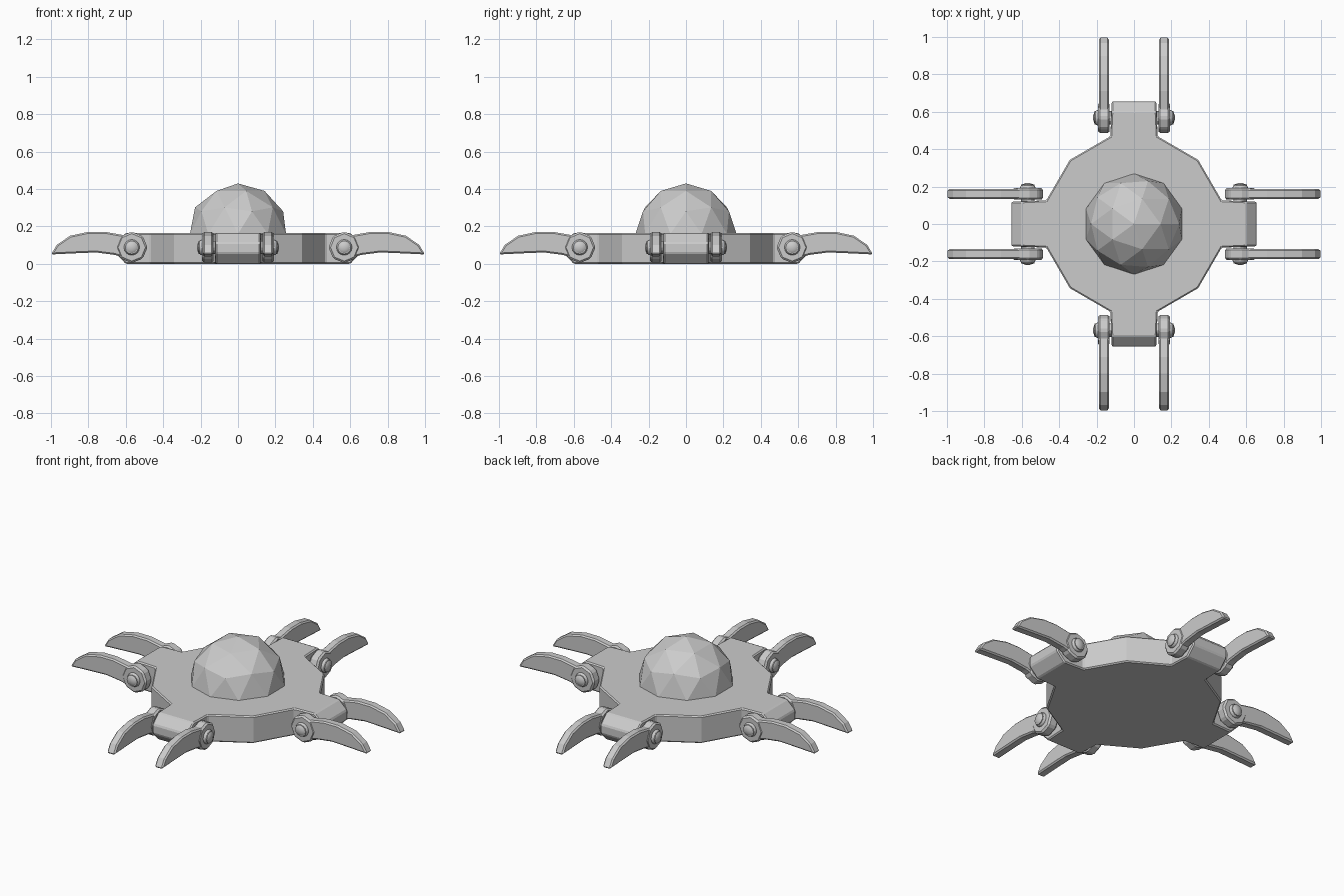
import bpy, bmesh, math
from mathutils import Matrix, Vector

if "Cube" in bpy.data.objects:
    bpy.data.objects.remove(bpy.data.objects["Cube"])


def add_object(name, bm, matrix=Matrix(), bevel=0.0):
    bmesh.ops.recalc_face_normals(bm, faces=bm.faces)
    mesh = bpy.data.meshes.new(name)
    bm.to_mesh(mesh)
    bm.free()
    obj = bpy.data.objects.new(name, mesh)
    bpy.context.collection.objects.link(obj)
    obj.matrix_world = matrix
    if bevel:
        mod = obj.modifiers.new("edge_bevel", 'BEVEL')
        mod.width = bevel
        mod.segments = 1
        mod.limit_method = 'ANGLE'
        mod.angle_limit = math.radians(40)
    return obj


def loft(rings):
    """Closed solid through rings with equal point counts."""
    bm = bmesh.new()
    loops = [[bm.verts.new(p) for p in ring] for ring in rings]
    n = len(loops[0])
    for a, b in zip(loops, loops[1:]):
        for i in range(n):
            j = (i + 1) % n
            bm.faces.new((a[i], a[j], b[j], b[i]))
    bm.faces.new(loops[0])
    bm.faces.new(loops[-1])
    return bm


def extrude_profile(profile, half):
    """Side profile in x/z given thickness along y."""
    return loft([[(x, y, z) for x, z in profile] for y in (-half, half)])


# Base plate: twelve-sided body with four chamfered mounting tabs
def plate_ring(z, reach):
    quarter = [(reach, -0.12), (reach, 0.12), (0.469, 0.126),
               (0.343, 0.343), (0.126, 0.469)]
    ring = []
    for k in range(4):
        rot = Matrix.Rotation(k * math.pi / 2, 3, 'Z')
        ring += [rot @ Vector((x, y, z)) for x, y in quarter]
    return ring


levels = [(0.0, 0.60), (0.057, 0.655), (0.113, 0.655), (0.165, 0.60)]
add_object("base_plate", loft([plate_ring(z, r) for z, r in levels]), bevel=0.007)

# Faceted dome: upper half of an icosphere
bm = bmesh.new()
bmesh.ops.create_icosphere(bm, subdivisions=2, radius=0.27)
bmesh.ops.bisect_plane(bm, geom=bm.verts[:] + bm.edges[:] + bm.faces[:],
                       plane_co=(0, 0, -0.03), plane_no=(0, 0, -1), clear_outer=True)
bmesh.ops.holes_fill(bm, edges=[e for e in bm.edges if e.is_boundary])
add_object("dome", bm, Matrix.Translation((0, 0, 0.16)))

# Claw side profile and pivot position
claw = [(0.56, 0.145), (0.62, 0.155), (0.71, 0.171), (0.80, 0.171),
        (0.898, 0.15), (0.968, 0.102), (1.0, 0.05),
        (0.88, 0.056), (0.76, 0.061), (0.66, 0.048), (0.60, 0.03), (0.56, 0.03)]
px, pz = 0.568, 0.088
hub = [(px + 0.084 * math.cos(i * math.pi / 4), pz + 0.084 * math.sin(i * math.pi / 4))
       for i in range(8)]
pin = [(px + 0.035 * math.cos(i * math.pi / 6), pz + 0.035 * math.sin(i * math.pi / 6))
       for i in range(12)]

# Pair of claws with hub, pin and rivet on each of the four tabs
for k, place in enumerate(("right", "back", "left", "front")):
    turn = Matrix.Rotation(k * math.pi / 2, 4, 'Z')
    for side, tag in ((-1, "a"), (1, "b")):
        at = turn @ Matrix.Translation((0, side * 0.161, 0))
        suffix = f"{place}_{tag}"
        add_object("claw_" + suffix, extrude_profile(claw, 0.027), at, 0.008)
        add_object("hub_" + suffix, extrude_profile(hub, 0.031), at, 0.01)
        add_object("pin_" + suffix, extrude_profile(pin, 0.05), at)
        bm = bmesh.new()
        bmesh.ops.create_uvsphere(bm, u_segments=16, v_segments=8, radius=0.042)
        for f in bm.faces:
            f.smooth = True
        add_object("rivet_" + suffix, bm,
                   turn @ Matrix.Translation((px, side * 0.192, pz))
                   @ Matrix.Diagonal((1, 0.65, 1, 1)) @ Matrix.Rotation(math.pi / 2, 4, 'X'))
